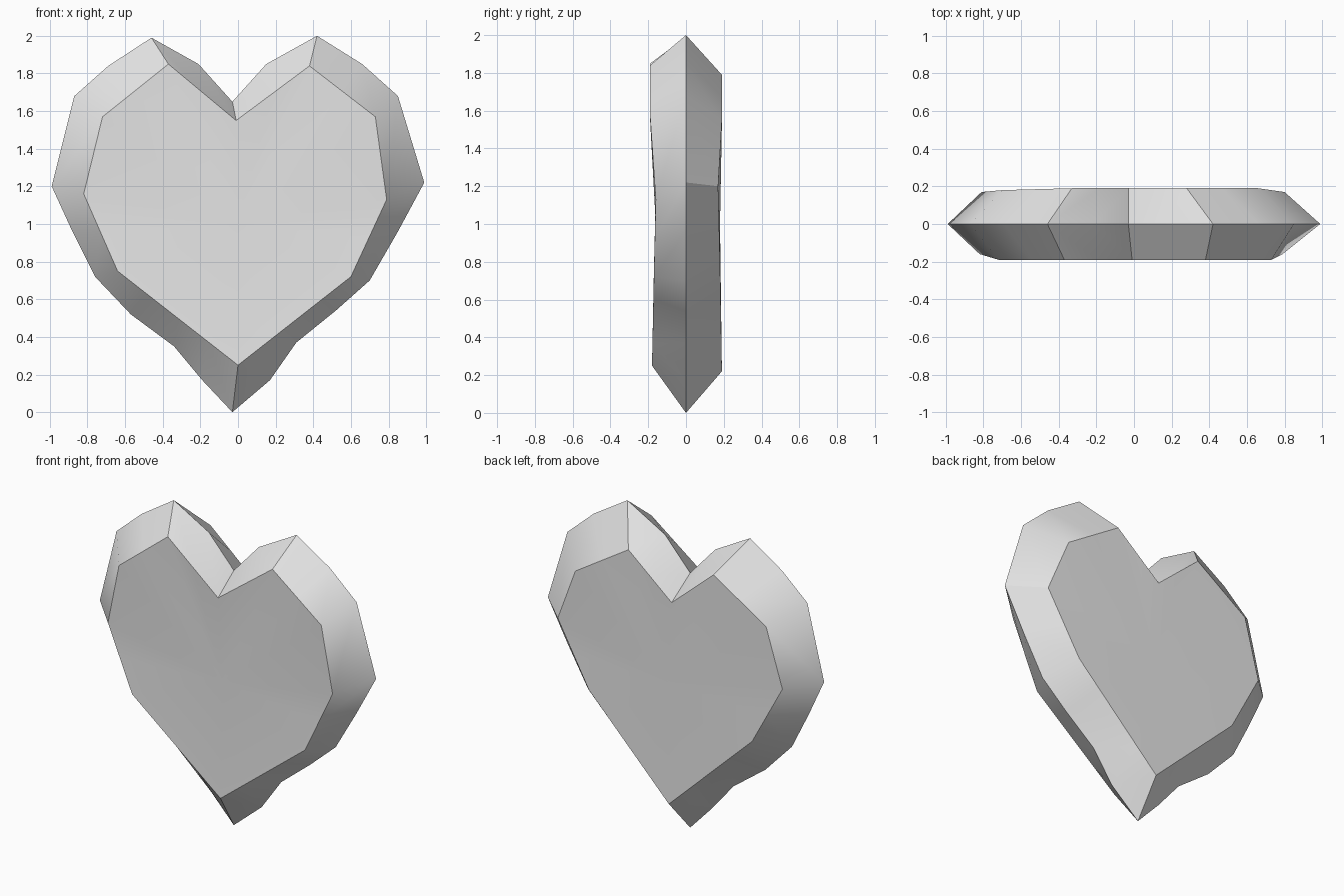
import bpy
import bmesh
import math
from mathutils import Vector

default_cube = bpy.data.objects.get("Cube")
if default_cube:
    bpy.data.objects.remove(default_cube, do_unlink=True)


def make_material(name, colour):
    material = bpy.data.materials.new(name)
    material.use_nodes = True
    material.diffuse_color = colour
    shader = material.node_tree.nodes["Principled BSDF"]
    shader.inputs["Base Color"].default_value = colour
    return material


# Number of wall panels between neighbouring corners, from the notch,
# round the left lobe to the tip, and back up the right lobe
PANELS = (2, 2, 1, 2, 4, 4, 2, 1, 2, 2)

# Widest outline of the gem (x, z), on the middle plane
RIM = [
    (-.03, 1.65), (.15, 1.85), (.42, 2), (.66, 1.85), (.85, 1.68), (.99, 1.22),
    (.85, .96), (.7, .7), (.52, .54), (.31, .37), (.17, .17),
    (-.03, 0), (-.19, .17), (-.34, .35), (-.57, .52), (-.76, .72), (-.88, .96),
    (-.99, 1.2), (-.87, 1.68), (-.69, 1.84), (-.46, 1.99), (-.21, 1.85),
]

# Corners of the flat heart faces (x, depth, z)
FRONT = [
    (-.01, -.19, 1.55), (.38, -.19, 1.84), (.73, -.19, 1.57),
    (.79, -.16, 1.13), (.6, -.17, .72), (0, -.18, .25),
    (-.64, -.17, .75), (-.82, -.16, 1.16), (-.72, -.19, 1.57), (-.37, -.19, 1.85),
]
BACK = [
    (-.03, .19, 1.53), (.28, .19, 1.79), (.66, .19, 1.55),
    (.8, .17, 1.2), (.57, .18, .8), (-.01, .19, .22),
    (-.6, .18, .78), (-.81, .17, 1.17), (-.7, .18, 1.55), (-.33, .19, 1.79),
]


def subdivide_corners(corners):
    """Split each side of a face outline into its number of wall panels."""
    points = []
    for i, count in enumerate(PANELS):
        start = Vector(corners[i])
        end = Vector(corners[(i + 1) % len(corners)])
        points += [start.lerp(end, step / count) for step in range(count)]
    return points


def add_ring(bm, points):
    return [bm.verts.new(point) for point in points]


def add_half(bm, rim, corners, centre):
    """Bevelled wall from the rim to a face outline, closed by a dished face."""
    ring = add_ring(bm, subdivide_corners(corners))
    middle = bm.verts.new(centre)
    for i in range(len(rim)):
        j = (i + 1) % len(rim)
        bm.faces.new((rim[i], rim[j], ring[j], ring[i]))
        bm.faces.new((ring[i], ring[j], middle))


# Heart gem: one rim shared by a front and a back half
bm = bmesh.new()
rim = add_ring(bm, [(x, 0, z) for x, z in RIM])
add_half(bm, rim, FRONT, (0, -.16, 1))
add_half(bm, rim, BACK, (0, .18, 1))
bmesh.ops.recalc_face_normals(bm, faces=bm.faces[:])

mesh = bpy.data.meshes.new("heart_gem")
bm.to_mesh(mesh)
bm.free()
mesh.materials.append(make_material("light grey", (.8, .8, .8, 1)))

heart = bpy.data.objects.new("heart_gem", mesh)
bpy.context.collection.objects.link(heart)

# Soft faces with crisp bevel edges
for other in bpy.context.selected_objects:
    other.select_set(False)
heart.select_set(True)
bpy.context.view_layer.objects.active = heart
bpy.ops.object.shade_smooth_by_angle(angle=math.radians(30))
